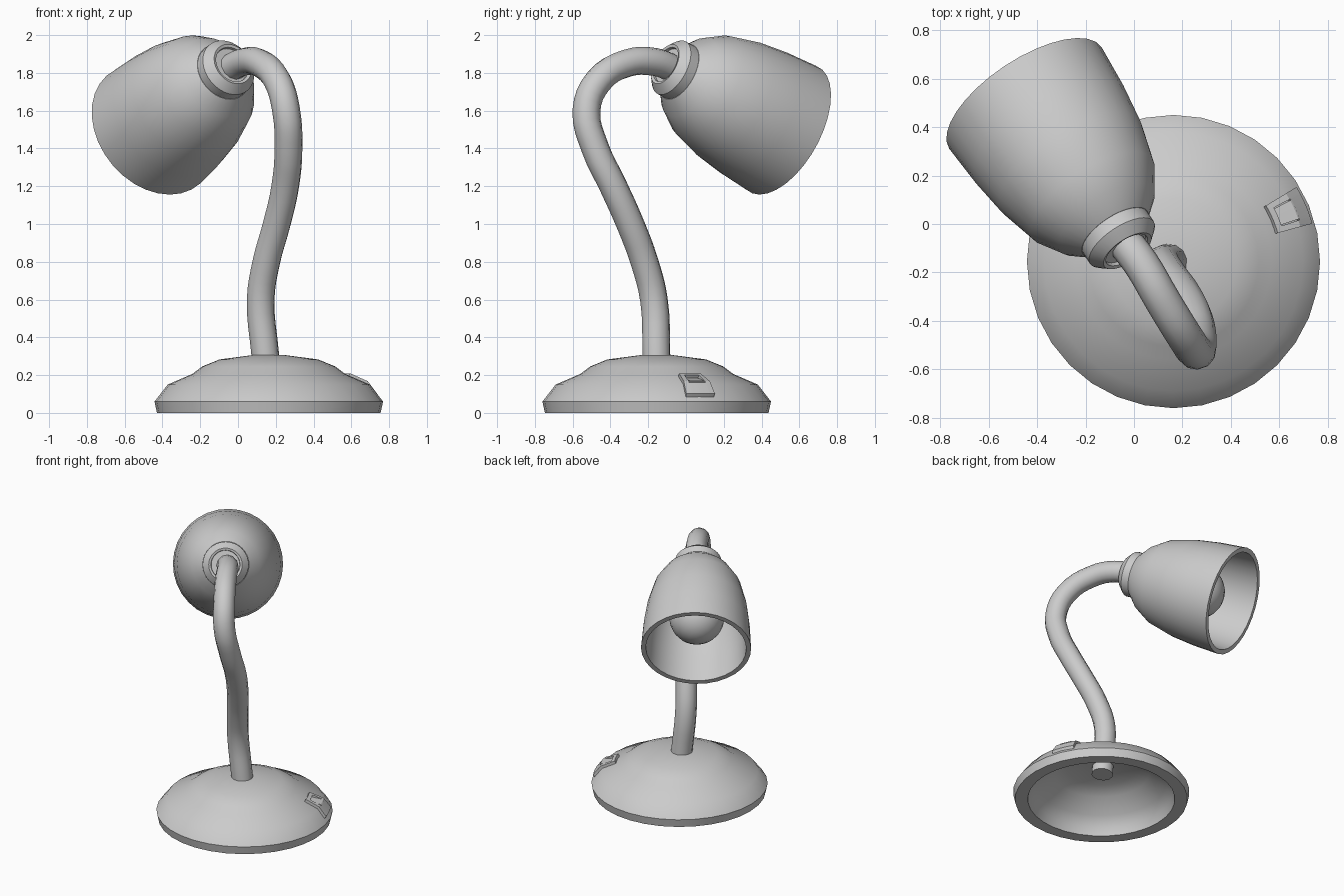
import bpy, bmesh, math
from mathutils import Vector, Matrix

if "Cube" in bpy.data.objects:
    bpy.data.objects.remove(bpy.data.objects["Cube"])

BASE = Vector((0.163, -0.155, 0))
HEAD = Vector((-0.06, -0.062, 1.82))
AXIS = Vector((-0.504, 0.756, -0.416)).normalized()
HEAD_M = Matrix.Translation(HEAD) @ AXIS.to_track_quat('Z', 'Y').to_matrix().to_4x4()


def finish(bm, name, angle=35):
    bmesh.ops.remove_doubles(bm, verts=bm.verts, dist=1e-5)
    bmesh.ops.recalc_face_normals(bm, faces=bm.faces)
    me = bpy.data.meshes.new(name)
    bm.to_mesh(me)
    bm.free()
    ob = bpy.data.objects.new(name, me)
    bpy.context.collection.objects.link(ob)
    smooth(ob, angle)
    return ob


def smooth(ob, angle):
    bpy.ops.object.select_all(action='DESELECT')
    bpy.context.view_layer.objects.active = ob
    ob.select_set(True)
    bpy.ops.object.shade_smooth_by_angle(angle=math.radians(angle))


def lathe(name, profile, matrix, steps=32, angle=35):
    """Revolve (radius, height) points around z, then place with matrix."""
    bm = bmesh.new()
    vs = [bm.verts.new((r, 0, z)) for r, z in profile]
    es = [bm.edges.new(p) for p in zip(vs, vs[1:])]
    bmesh.ops.spin(bm, geom=vs + es, cent=(0, 0, 0), axis=(0, 0, 1),
                   angle=math.tau, steps=steps, use_merge=False)
    bmesh.ops.transform(bm, matrix=matrix, verts=bm.verts)
    return finish(bm, name, angle)


# base: hollow stepped dome
lathe("base", [(0, 0.306), (0.086, 0.306), (0.261, 0.283), (0.352, 0.246),
               (0.405, 0.206), (0.535, 0.15), (0.605, 0.06), (0.592, 0),
               (0.505, 0), (0.49, 0.06), (0.44, 0.125), (0.375, 0.17),
               (0.33, 0.21), (0.24, 0.25), (0, 0.27)],
      Matrix.Translation(BASE), angle=40)

# neck: bent round tube
path = [(0.155, -0.155, 0.2), (0.142, -0.157, 0.33), (0.12, -0.17, 0.6),
        (0.15, -0.22, 0.8), (0.205, -0.295, 1.0), (0.25, -0.385, 1.2),
        (0.267, -0.48, 1.4), (0.255, -0.527, 1.6), (0.21, -0.465, 1.755),
        (0.115, -0.31, 1.852), (0.03, -0.165, 1.858), (-0.05, -0.06, 1.82)]
cu = bpy.data.curves.new("neck", 'CURVE')
cu.dimensions = '3D'
cu.bevel_depth = 0.074
cu.bevel_resolution = 4
cu.resolution_u = 4
cu.use_fill_caps = True
sp = cu.splines.new('BEZIER')
sp.bezier_points.add(len(path) - 1)
for bp, co in zip(sp.bezier_points, path):
    bp.co = co
    bp.handle_left_type = bp.handle_right_type = 'AUTO'
neck = bpy.data.objects.new("neck", cu)
bpy.context.collection.objects.link(neck)
bpy.ops.object.select_all(action='DESELECT')
bpy.context.view_layer.objects.active = neck
neck.select_set(True)
bpy.ops.object.convert(target='MESH')
smooth(bpy.context.view_layer.objects.active, 40)

# collar joining the neck to the shade
lathe("collar", [(0, -0.045), (0.098, -0.045), (0.1, -0.06), (0.115, -0.065),
                 (0.145, -0.035), (0.158, -0.02), (0.158, 0.05), (0, 0.05)], HEAD_M)

# shade: open bell with wall thickness
outer = [(0, 0.035), (0.16, 0.035), (0.23, 0.105), (0.297, 0.22),
         (0.343, 0.4), (0.365, 0.57), (0.378, 0.77)]
inner = [(0.345, 0.77), (0.335, 0.57), (0.312, 0.4), (0.265, 0.235),
         (0.2, 0.13), (0.14, 0.07), (0, 0.07)]
lathe("shade", outer + inner, HEAD_M, angle=45)

# bulb: globe with a narrow stem
globe = [(0.19 * math.sin(a), 0.49 - 0.19 * math.cos(a))
         for a in (math.radians(25 + 155 * i / 10) for i in range(11))]
lathe("bulb", [(0, 0.06), (0.075, 0.06), (0.075, 0.27)] + globe, HEAD_M, 24)


# switch: frame bars and a rocker following the curved slope of the base
def slope(r):
    if r < 0.535:
        return 0.206 - (r - 0.405) * 0.056 / 0.13
    return 0.15 - (r - 0.535) * 0.09 / 0.07


def sector(name, r0, r1, a0, a1, lift0, lift1):
    radii = [r0] + ([0.535] if r0 < 0.535 < r1 else []) + [r1]
    top, low = [], []
    for r in radii:
        lift = lift0 + (lift1 - lift0) * (r - r0) / (r1 - r0)
        top.append((r + lift * 0.4, slope(r) + lift * 0.9))
        low.append((r - 0.01, slope(r) - 0.015))
    bm = bmesh.new()
    rings = []
    for i in range(4):
        a = math.radians(a0 + (a1 - a0) * i / 3)
        rings.append([bm.verts.new(BASE + Vector((r * math.cos(a), r * math.sin(a), z)))
                      for r, z in top + low[::-1]])
    n = len(rings[0])
    for p, q in zip(rings, rings[1:]):
        for j in range(n):
            bm.faces.new((p[j], p[(j + 1) % n], q[(j + 1) % n], q[j]))
    bm.faces.new(rings[0])
    bm.faces.new(rings[-1])
    finish(bm, name, 25)


sector("switch_frame_right", 0.438, 0.586, 15.3, 18.3, 0.02, 0.02)
sector("switch_frame_left", 0.438, 0.586, 28.2, 31.2, 0.02, 0.02)
sector("switch_frame_top", 0.438, 0.462, 18.3, 28.2, 0.02, 0.02)
sector("switch_frame_bottom", 0.54, 0.586, 18.3, 28.2, 0.02, 0.02)
sector("switch_rocker", 0.462, 0.54, 18.8, 27.7, 0.004, 0.024)
